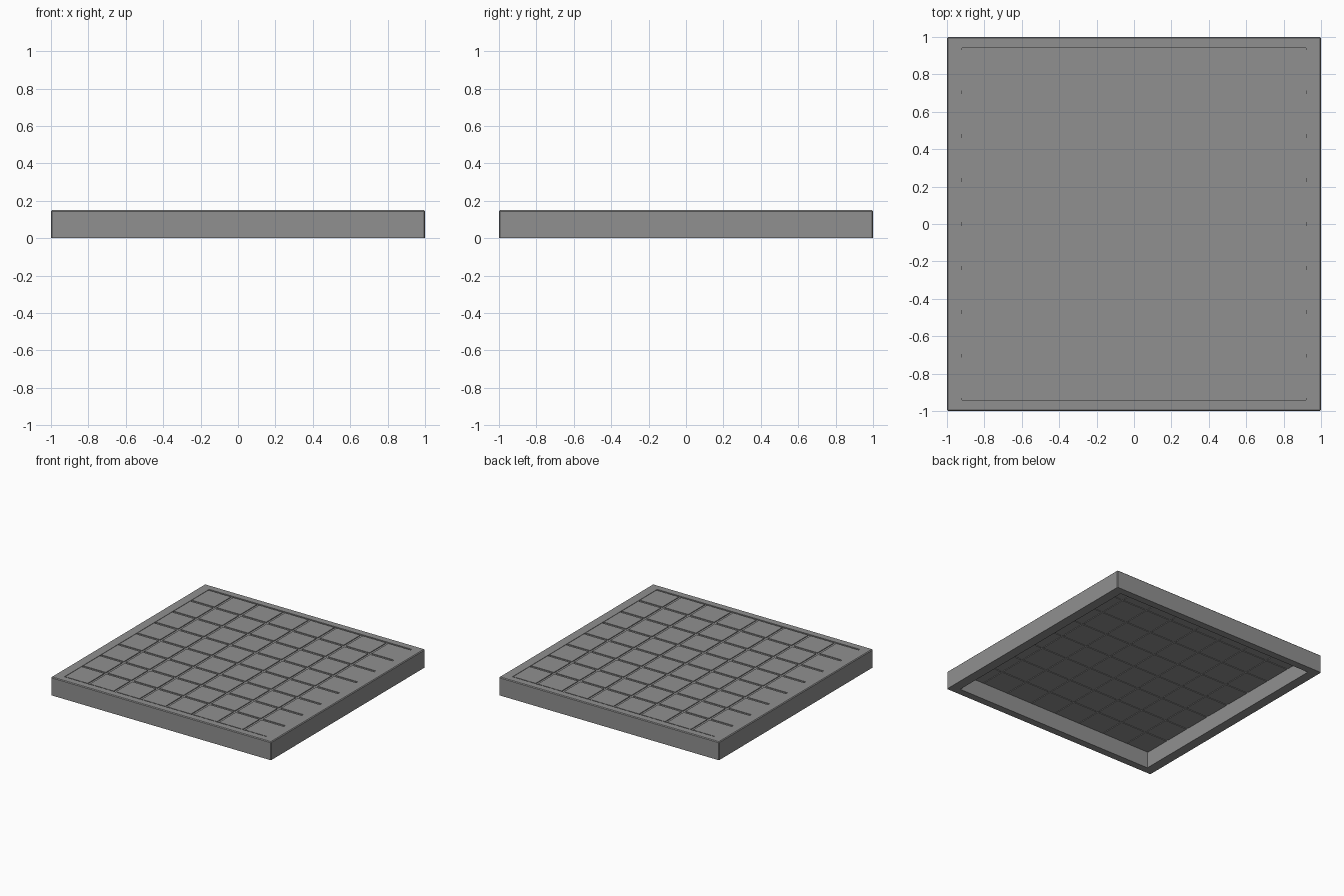
import bpy
import bmesh
from mathutils import Matrix, Vector

cube = bpy.data.objects.get("Cube")
if cube:
    bpy.data.objects.remove(cube, do_unlink=True)

GREY = (0.28, 0.28, 0.28, 1)
mat = bpy.data.materials.new("plain_grey")
mat.use_nodes = True
mat.diffuse_color = GREY
mat.node_tree.nodes["Principled BSDF"].inputs["Base Color"].default_value = GREY

HEIGHT = 0.15
INNER_X, INNER_Y = 0.92, 0.94
COUNT, PITCH, TILE = 8, 0.235, 0.215


def add_box(bm, x, y, z0, z1, sx, sy):
    place = Matrix.Translation(Vector((x, y, (z0 + z1) / 2)))
    size = Matrix.Diagonal((sx, sy, z1 - z0, 1))
    bmesh.ops.create_cube(bm, size=1, matrix=place @ size)


def finish(name, bm):
    bmesh.ops.recalc_face_normals(bm, faces=bm.faces)
    mesh = bpy.data.meshes.new(name)
    bm.to_mesh(mesh)
    bm.free()
    obj = bpy.data.objects.new(name, mesh)
    mesh.materials.append(mat)
    bpy.context.collection.objects.link(obj)
    return obj


# Open rectangular frame: outer and inner loops bridged on all four sides
bm = bmesh.new()
loops = []
for hx, hy, z in ((1, 1, 0), (1, 1, HEIGHT),
                  (INNER_X, INNER_Y, HEIGHT), (INNER_X, INNER_Y, 0)):
    loops.append([bm.verts.new((sx * hx, sy * hy, z))
                  for sx, sy in ((-1, -1), (1, -1), (1, 1), (-1, 1))])
for i, a in enumerate(loops):
    b = loops[(i + 1) % 4]
    for k in range(4):
        n = (k + 1) % 4
        bm.faces.new((a[k], a[n], b[n], b[k]))
# Small chamfer on the outer top rim and outer corners
rim = [e for e in bm.edges
       if all(abs(v.co.x) > 0.99 for v in e.verts)
       and any(v.co.z > 0.1 for v in e.verts)
       and all(abs(v.co.y) > 0.99 for v in e.verts)
       and (e.verts[0].co.z == e.verts[1].co.z
            or (e.verts[0].co - e.verts[1].co).length < 0.2)]
bmesh.ops.bevel(bm, geom=rim, offset=0.006, segments=1, affect='EDGES')
finish("frame", bm)

# Thin backing sheet that shows as strips between the tiles
bm = bmesh.new()
add_box(bm, 0, 0, 0.137, 0.141, 2 * INNER_X + 0.02, 2 * INNER_Y + 0.02)
finish("backing_sheet", bm)

# Grid of square tiles standing proud on both sides of the sheet
bm = bmesh.new()
for i in range(COUNT):
    for j in range(COUNT):
        x, y = ((k - (COUNT - 1) / 2) * PITCH for k in (i, j))
        add_box(bm, x, y, 0.132, 0.147, TILE, TILE)
finish("tiles", bm)
